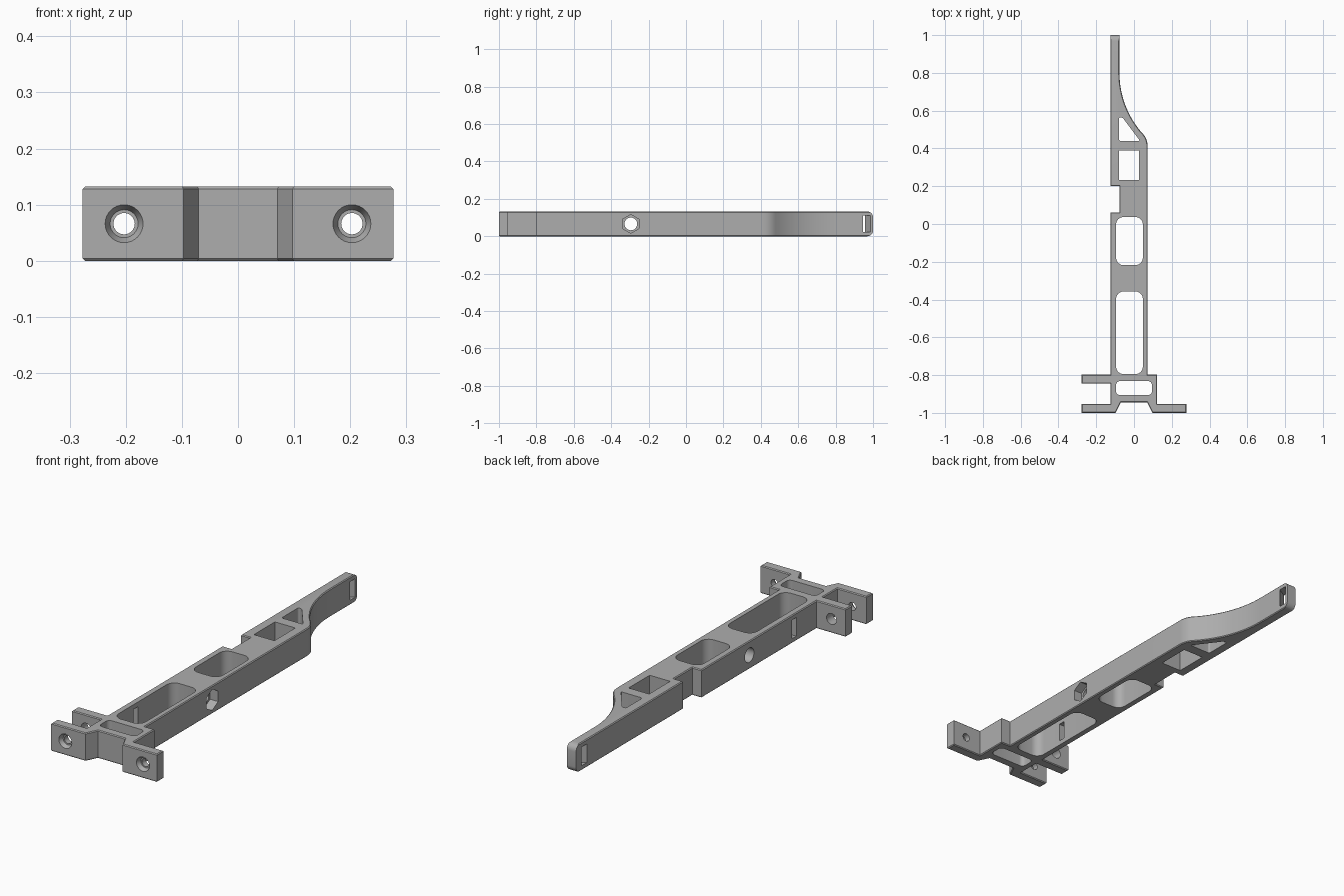
import bpy, bmesh
from math import sin, cos, pi, radians
from mathutils import Matrix, Vector

default = bpy.data.objects.get("Cube")
if default:
    bpy.data.objects.remove(default, do_unlink=True)

H = 0.132      # thickness of the bracket
MID = H / 2

grey = bpy.data.materials.new("plain grey")
grey.use_nodes = True
COLOUR = (0.42, 0.42, 0.42, 1)
grey.diffuse_color = COLOUR
grey.node_tree.nodes["Principled BSDF"].inputs["Base Color"].default_value = COLOUR


def prism(name, pts, lo, hi, axis="z", rounding=0, chamfer=0):
    """Extrude a profile along an axis, with rounded corners or chamfered rims."""
    def place(u, v, w):
        return {"z": (u, v, w), "x": (w, u, v), "y": (u, w, v)}[axis]
    bm = bmesh.new()
    base = bm.faces.new([bm.verts.new(place(u, v, lo)) for u, v in pts])
    out = bmesh.ops.extrude_face_region(bm, geom=[base])
    top = [g for g in out["geom"] if isinstance(g, bmesh.types.BMVert)]
    bmesh.ops.translate(bm, verts=top, vec=Vector(place(0, 0, hi - lo)))
    bmesh.ops.recalc_face_normals(bm, faces=bm.faces)
    k = "xyz".index(axis)
    along = [e for e in bm.edges if abs(e.verts[0].co[k] - e.verts[1].co[k]) > 1e-5]
    if rounding:
        bmesh.ops.bevel(bm, geom=along, offset=rounding, segments=6, profile=0.5, affect="EDGES")
    if chamfer:
        rims = [e for e in bm.edges if e not in along]
        bmesh.ops.bevel(bm, geom=rims, offset=chamfer, segments=1, profile=0.5, affect="EDGES")
    mesh = bpy.data.meshes.new(name)
    bm.to_mesh(mesh)
    bm.free()
    mesh.materials.append(grey)
    ob = bpy.data.objects.new(name, mesh)
    bpy.context.collection.objects.link(ob)
    return ob


def box(x0, x1, y0, y1):
    return [(x0, y0), (x1, y0), (x1, y1), (x0, y1)]


def circle(u, v, r, n=32):
    return [(u + r * sin(2 * pi * i / n), v + r * cos(2 * pi * i / n)) for i in range(n)]


def cone(name, x, y0, y1, r0, r1):
    """Round cutter along y with a different radius at each end."""
    bm = bmesh.new()
    turn = Matrix.Translation((x, (y0 + y1) / 2, MID)) @ Matrix.Rotation(-pi / 2, 4, "X")
    bmesh.ops.create_cone(bm, cap_ends=True, segments=32, radius1=r0, radius2=r1,
                          depth=y1 - y0, matrix=turn)
    mesh = bpy.data.meshes.new(name)
    bm.to_mesh(mesh)
    bm.free()
    mesh.materials.append(grey)
    ob = bpy.data.objects.new(name, mesh)
    bpy.context.collection.objects.link(ob)
    return ob


# Outline: mounting feet, long arm, swept shoulder and thin tip
L, R, TIP, FOOT = -0.125, 0.072, -0.077, 0.277
outline = [(-FOOT, -1), (-0.097, -1), (-0.07, -0.945), (0.07, -0.945), (0.097, -1),
           (FOOT, -1), (FOOT, -0.952), (0.122, -0.952), (0.122, -0.797), (R, -0.797)]
sweep, big, small = radians(42), 0.482, 0.097
for i in range(9):
    a = sweep * i / 8
    outline.append((R - small + small * cos(a), 0.413 + small * sin(a)))
for i in range(1, 17):
    a = sweep * (1 - i / 16)
    outline.append((TIP + big - big * cos(a), 0.8 - big * sin(a)))
outline += [(TIP, 1), (L, 1), (L, 0.2), (TIP, 0.2), (TIP, 0.062), (L, 0.062),
            (L, -0.797), (-FOOT, -0.797), (-FOOT, -0.845), (L, -0.845),
            (L, -0.952), (-FOOT, -0.952)]
body = prism("bracket_arm", outline, 0, H, chamfer=0.004)

# Openings through the thickness
lo, hi = -0.1, H + 0.1
triangle = [(-0.08, 0.44), (0.032, 0.44), (-0.062, 0.565), (-0.08, 0.565)]
cutters = [
    prism("long_pocket", box(-0.095, 0.047, -0.795, -0.357), lo, hi, rounding=0.04),
    prism("short_pocket", box(-0.095, 0.047, -0.218, 0.037), lo, hi, rounding=0.04),
    prism("foot_pocket", box(-0.095, 0.095, -0.905, -0.832), lo, hi, rounding=0.02),
    prism("square_window", box(-0.08, 0.027, 0.233, 0.39), lo, hi),
    prism("triangle_window", triangle, lo, hi, rounding=0.009),
]

# Cross hole with hexagonal nut seat on the left side
cutters += [
    prism("cross_hole", circle(-0.295, MID, 0.034), -0.3, 0.3, "x"),
    prism("nut_seat", circle(-0.295, MID, 0.05, 6), 0.03, 0.2, "x"),
    prism("side_slot", box(-0.645, -0.612, 0.022, 0.11), -0.2, -0.06, "x"),
]

# Screw holes in the feet, countersunk at the front
for side in (-1, 1):
    x = side * 0.203
    cutters += [cone("screw_hole", x, -1.1, -0.94, 0.019, 0.019),
                cone("countersink", x, -1.005, -0.98, 0.036, 0.025)]
cutters.append(cone("rear_foot_hole", -0.203, -0.9, -0.7, 0.026, 0.026))

# Slanted strap slot and rounded corners at the tip
slot = [(-0.2, 0.875), (-0.2, 0.915), (0, 1.03), (0, 0.99)]
cutters.append(prism("tip_slot", slot, 0.022, 0.11, "z"))
r = 0.03
for up in (False, True):
    arc = [(1 - r + r * sin(a), r - r * cos(a)) for a in [pi / 2 * i / 6 for i in range(7)]]
    corner = arc + [(1.05, r), (1.05, -0.05), (1 - r, -0.05)]
    if up:
        corner = [(y, H - z) for y, z in corner]
    cutters.append(prism("tip_rounding", corner, -0.3, 0.1, "x"))

bpy.context.view_layer.objects.active = body
for c in cutters:
    c.hide_render = True
    m = body.modifiers.new(c.name, "BOOLEAN")
    m.operation, m.solver, m.object = "DIFFERENCE", "EXACT", c
    bpy.ops.object.modifier_apply(modifier=m.name)
    bpy.data.objects.remove(c, do_unlink=True)

bpy.ops.object.select_all(action="DESELECT")
body.select_set(True)
bpy.ops.object.shade_smooth_by_angle(angle=radians(30))
